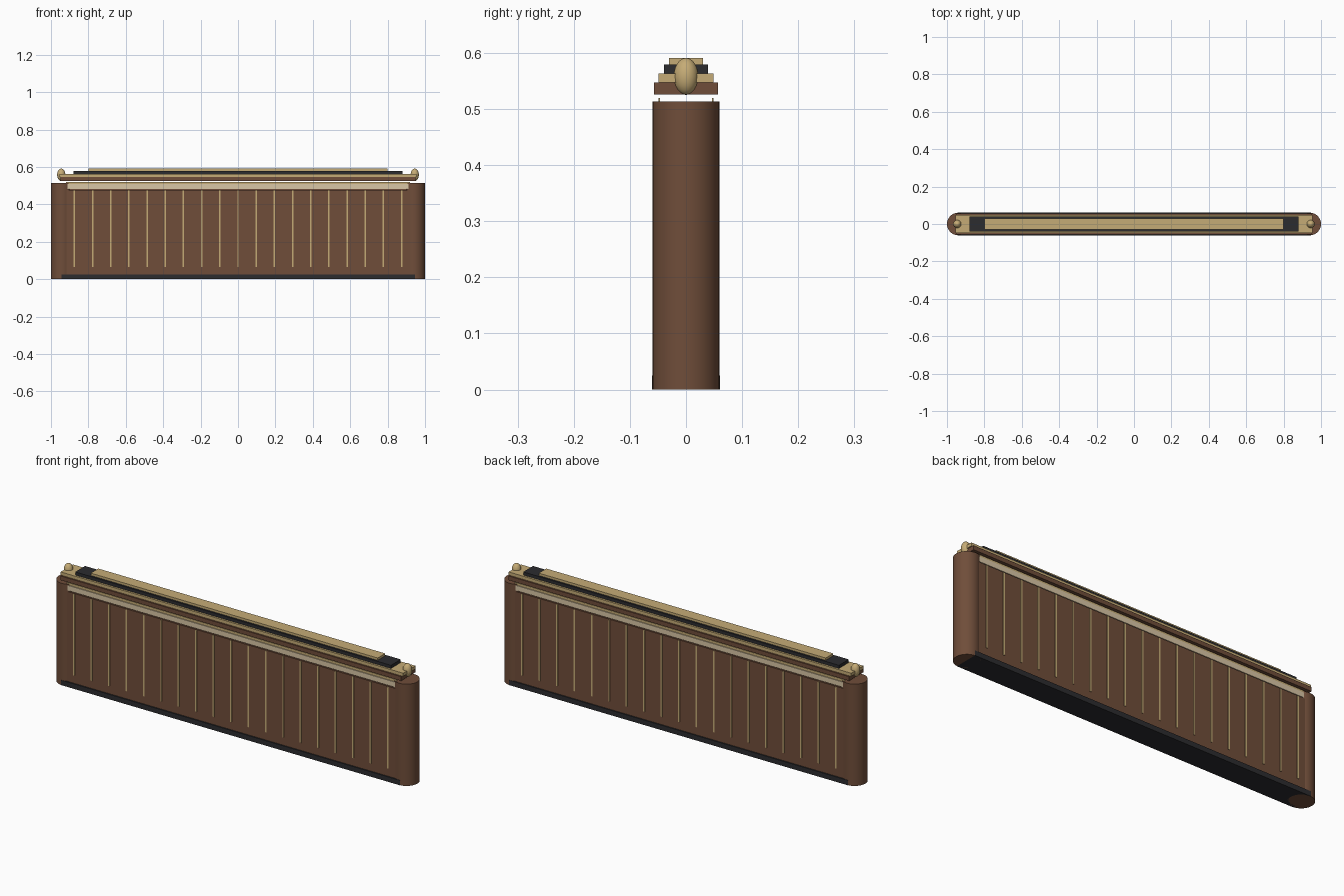
import bpy

if "Cube" in bpy.data.objects:
    bpy.data.objects.remove(bpy.data.objects["Cube"])


def material(name, rgb):
    m = bpy.data.materials.new(name)
    m.diffuse_color = (*rgb, 1)
    m.use_nodes = True
    m.node_tree.nodes["Principled BSDF"].inputs["Base Color"].default_value = m.diffuse_color
    return m


WOOD = material("walnut", (0.16, 0.075, 0.042))
BRASS = material("brass", (0.56, 0.41, 0.18))
DARK = material("black_lacquer", (0.025, 0.025, 0.028))
CREAM = material("pale_inlay", (0.70, 0.57, 0.38))


def box(name, x, y, z, mat):
    """Box from (min, max) ranges on each axis."""
    bpy.ops.mesh.primitive_cube_add(
        size=1, location=[(r[0] + r[1]) / 2 for r in (x, y, z)])
    o = bpy.context.object
    o.name = name
    o.scale = [r[1] - r[0] for r in (x, y, z)]
    bpy.ops.object.transform_apply(location=False, rotation=False, scale=True)
    o.data.materials.append(mat)
    return o


def sym(v):
    return (-v, v)


# main slab with a narrower neck behind the inlay
box("body", sym(0.94), sym(0.055), (0.01, 0.478), WOOD)
box("neck", sym(0.94), sym(0.046), (0.47, 0.505), WOOD)
box("plinth", sym(0.945), sym(0.061), (0, 0.025), DARK)

# stepped crown floating just above the body
for name, hx, hy, z0, z1, mat in (
        ("crown_base", 0.95, 0.057, 0.526, 0.547, WOOD),
        ("crown_brass_step", 0.955, 0.049, 0.547, 0.563, BRASS),
        ("crown_dark_step", 0.88, 0.039, 0.563, 0.579, DARK),
        ("crown_cap", 0.80, 0.030, 0.579, 0.591, BRASS)):
    box(name, sym(hx), sym(hy), (z0, z1), mat)

# inlay strips and vertical ribs on both faces
for side, s in (("front", -1), ("back", 1)):
    def depth(a, b):
        return tuple(sorted((s * a, s * b)))

    box(side + "_inlay", sym(0.915), depth(0.045, 0.053), (0.482, 0.508), CREAM)
    box(side + "_upper_trim", sym(0.92), depth(0.046, 0.049), (0.50, 0.52), BRASS)
    for i in range(19):
        x = -0.875 + i * 1.75 / 18
        box(f"{side}_rib_{i + 1}", (x - 0.004, x + 0.004),
            depth(0.050, 0.058), (0.065, 0.476), BRASS)

# rounded end posts and egg finials
for side, s in (("left", -1), ("right", 1)):
    bpy.ops.mesh.primitive_cylinder_add(
        vertices=32, radius=0.06, depth=0.513, location=(s * 0.94, 0, 0.2565))
    post = bpy.context.object
    post.name = side + "_end_post"
    post.data.materials.append(WOOD)
    bpy.ops.object.shade_smooth_by_angle()

    bpy.ops.mesh.primitive_uv_sphere_add(
        segments=24, ring_count=12, radius=1, location=(s * 0.945, 0, 0.558))
    egg = bpy.context.object
    egg.name = side + "_finial"
    egg.scale = (0.022, 0.022, 0.033)
    bpy.ops.object.transform_apply(location=False, rotation=False, scale=True)
    egg.data.materials.append(BRASS)
    bpy.ops.object.shade_smooth()
